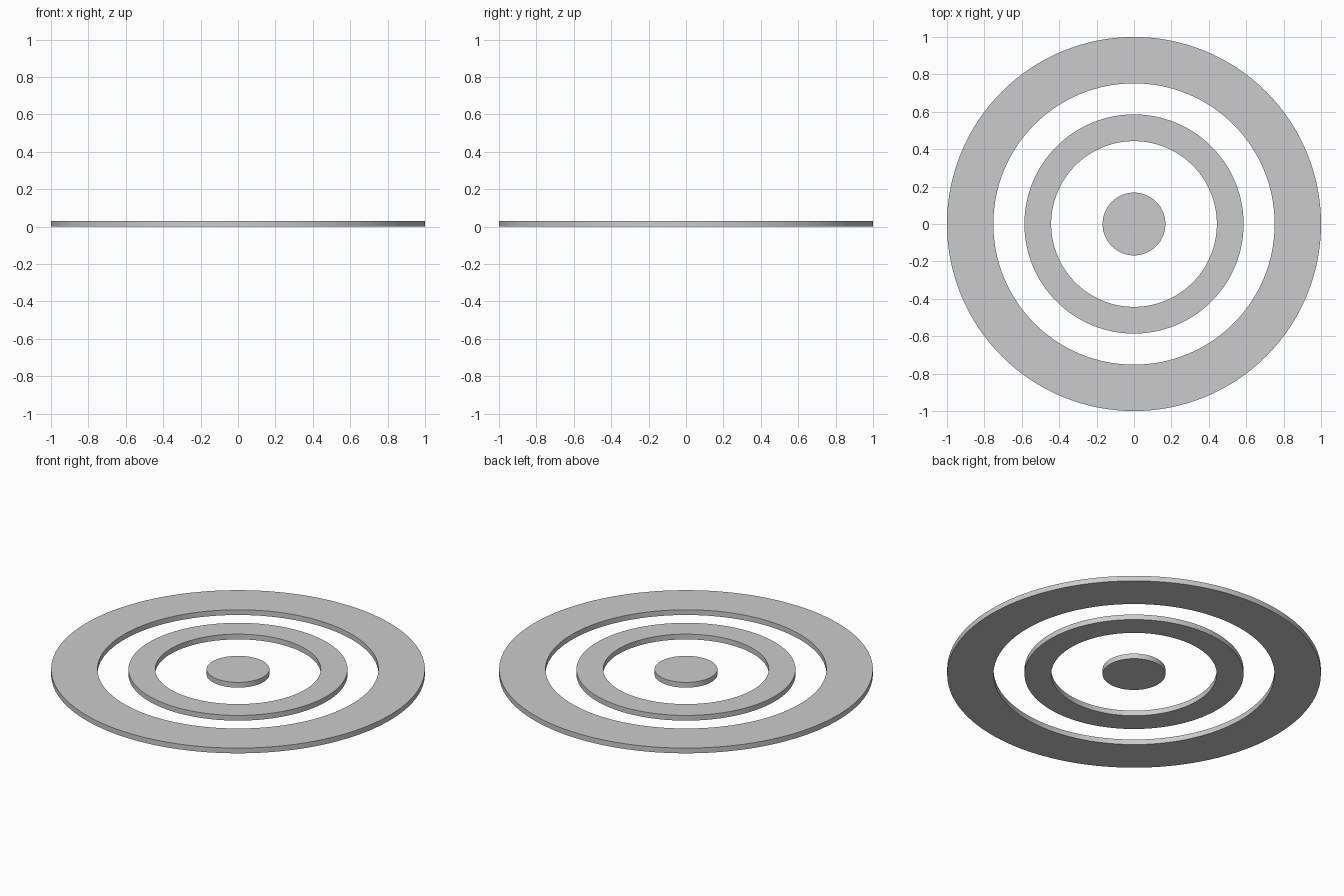
import bpy, bmesh, math

if "Cube" in bpy.data.objects:
    bpy.data.objects.remove(bpy.data.objects["Cube"])

SIDES = 128
HEIGHT = 0.031


def flat_ring(name, outer, inner=0.0):
    """Flat ring (or solid disc when inner is 0) standing on z = 0."""
    bm = bmesh.new()

    def loop(radius, z):
        return [bm.verts.new((radius * math.cos(2 * math.pi * i / SIDES),
                              radius * math.sin(2 * math.pi * i / SIDES), z))
                for i in range(SIDES)]

    if inner > 0:
        # rectangular section swept round: outer wall, top, inner wall, underside
        loops = [loop(outer, 0), loop(outer, HEIGHT),
                 loop(inner, HEIGHT), loop(inner, 0)]
        for k in range(4):
            a, b = loops[k], loops[(k + 1) % 4]
            for i in range(SIDES):
                j = (i + 1) % SIDES
                bm.faces.new((a[i], a[j], b[j], b[i]))
    else:
        low, high = loop(outer, 0), loop(outer, HEIGHT)
        bm.faces.new(high)
        bm.faces.new(low[::-1])
        for i in range(SIDES):
            j = (i + 1) % SIDES
            bm.faces.new((low[i], low[j], high[j], high[i]))

    bmesh.ops.recalc_face_normals(bm, faces=bm.faces[:])
    mesh = bpy.data.meshes.new(name)
    bm.to_mesh(mesh)
    bm.free()
    obj = bpy.data.objects.new(name, mesh)
    bpy.context.collection.objects.link(obj)

    # smooth walls, crisp rims
    bpy.ops.object.select_all(action='DESELECT')
    obj.select_set(True)
    bpy.context.view_layer.objects.active = obj
    bpy.ops.object.shade_smooth_by_angle(angle=math.radians(30))
    return obj


# Concentric target: two rings and the centre disc
flat_ring("outer_ring", 1.0, 0.752)
flat_ring("middle_ring", 0.586, 0.443)
flat_ring("centre_disc", 0.168)
